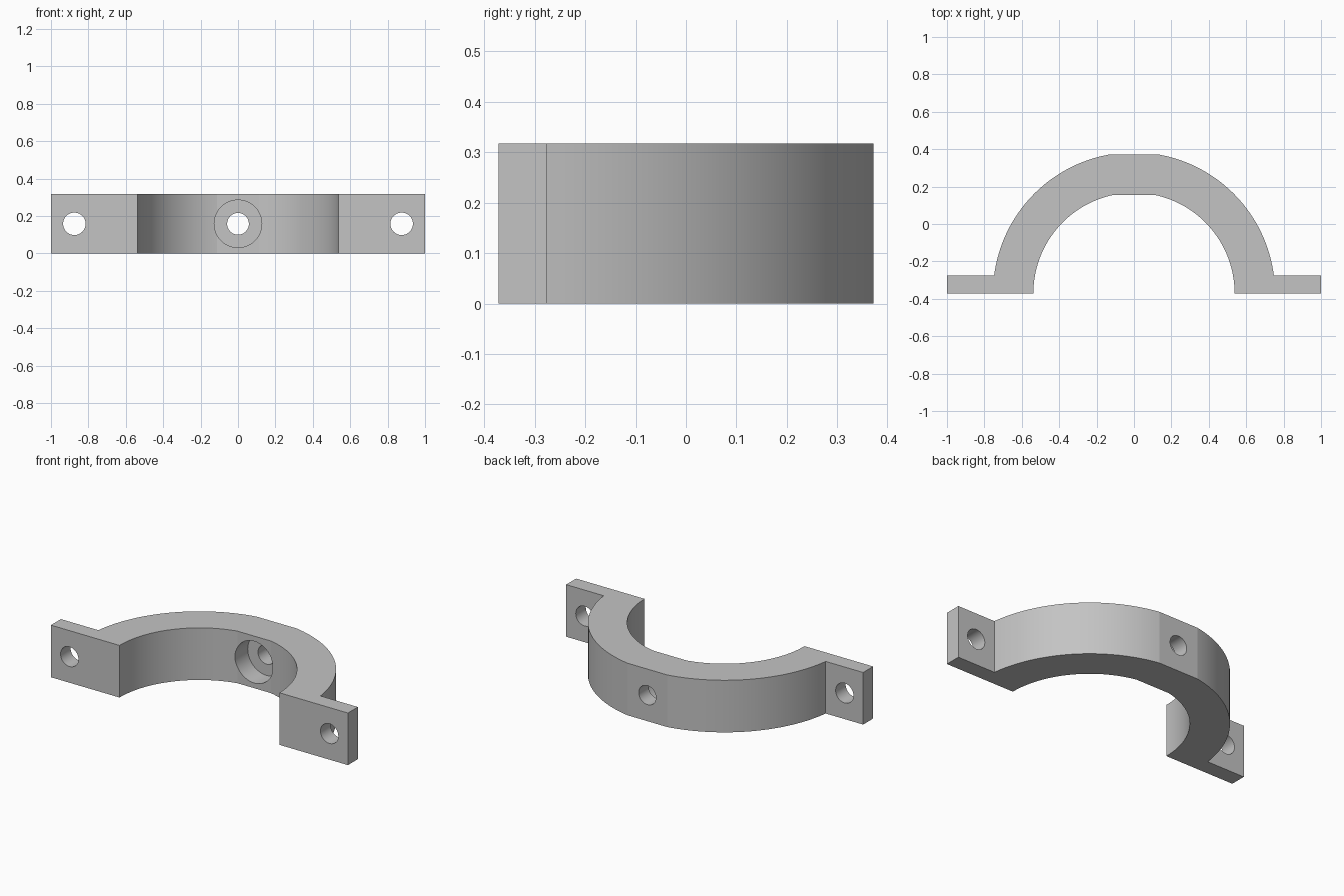
import bpy, bmesh
from math import sin, cos, asin, pi
from mathutils import Matrix, Vector

cube = bpy.data.objects.get("Cube")
if cube:
    bpy.data.objects.remove(cube, do_unlink=True)

HEIGHT = 0.317
BASE_Y = -0.371          # mounting plane, also the arc centre
INNER_R, OUTER_R = 0.538, 0.754
INNER_FLAT, OUTER_FLAT = 0.526, 0.742   # flats above the arc centre
FLANGE = 0.096
SEGMENTS = 32

grey = bpy.data.materials.new("plain_grey")
grey.use_nodes = True
colour = (0.55, 0.55, 0.55, 1)
grey.diffuse_color = colour
grey.node_tree.nodes["Principled BSDF"].inputs["Base Color"].default_value = colour


def add_object(name, bm):
    bmesh.ops.recalc_face_normals(bm, faces=bm.faces)
    mesh = bpy.data.meshes.new(name)
    bm.to_mesh(mesh)
    bm.free()
    mesh.materials.append(grey)
    obj = bpy.data.objects.new(name, mesh)
    bpy.context.collection.objects.link(obj)
    return obj


def arc(radius, start, end):
    angles = [start + (end - start) * i / SEGMENTS for i in range(SEGMENTS + 1)]
    return [(radius * cos(a), BASE_Y + radius * sin(a)) for a in angles]


# Clamp profile: right half outline, mirrored and extruded upward
outer = arc(OUTER_R, asin(FLANGE / OUTER_R), asin(OUTER_FLAT / OUTER_R))
inner = arc(INNER_R, 0, asin(INNER_FLAT / INNER_R))
outside = [(1, BASE_Y), (1, BASE_Y + FLANGE)] + outer


def mirrored(points):
    return [(-x, y) for x, y in reversed(points)]


outline = outside + mirrored(outside) + mirrored(inner[::-1]) + inner[::-1]
bm = bmesh.new()
face = bm.faces.new([bm.verts.new((x, y, 0)) for x, y in outline])
top = bmesh.ops.extrude_face_region(bm, geom=[face])["geom"]
bmesh.ops.translate(bm, vec=(0, 0, HEIGHT),
                    verts=[v for v in top if isinstance(v, bmesh.types.BMVert)])
clamp = add_object("half_clamp", bm)


# Bolt holes and the counterbore on the inner flat
def cutter(name, x, radius, y_start, y_end):
    bm = bmesh.new()
    bmesh.ops.create_cone(bm, cap_ends=True, segments=96, radius1=radius,
                          radius2=radius, depth=y_end - y_start)
    place = Matrix.Translation(Vector((x, (y_start + y_end) / 2, HEIGHT / 2)))
    bmesh.ops.transform(bm, verts=bm.verts, matrix=place @ Matrix.Rotation(pi / 2, 4, "X"))
    obj = add_object(name, bm)
    obj.hide_render = True
    return obj


cutters = [
    cutter("right_hole_cutter", -0.875, 0.06, -0.5, 0),
    cutter("left_hole_cutter", 0.875, 0.06, -0.5, 0),
    cutter("centre_hole_cutter", 0, 0.058, -0.1, 0.5),
    cutter("counterbore_cutter", 0, 0.127, 0, BASE_Y + INNER_FLAT + 0.12),
]

bpy.ops.object.select_all(action="DESELECT")
clamp.select_set(True)
bpy.context.view_layer.objects.active = clamp
for tool in cutters:
    mod = clamp.modifiers.new(tool.name, "BOOLEAN")
    mod.operation = "DIFFERENCE"
    mod.solver = "EXACT"
    mod.object = tool
    bpy.ops.object.modifier_apply(modifier=mod.name)
    bpy.data.objects.remove(tool, do_unlink=True)

# Smooth curved walls, crisp flats and rims
bpy.ops.object.shade_smooth_by_angle(angle=pi / 36)
